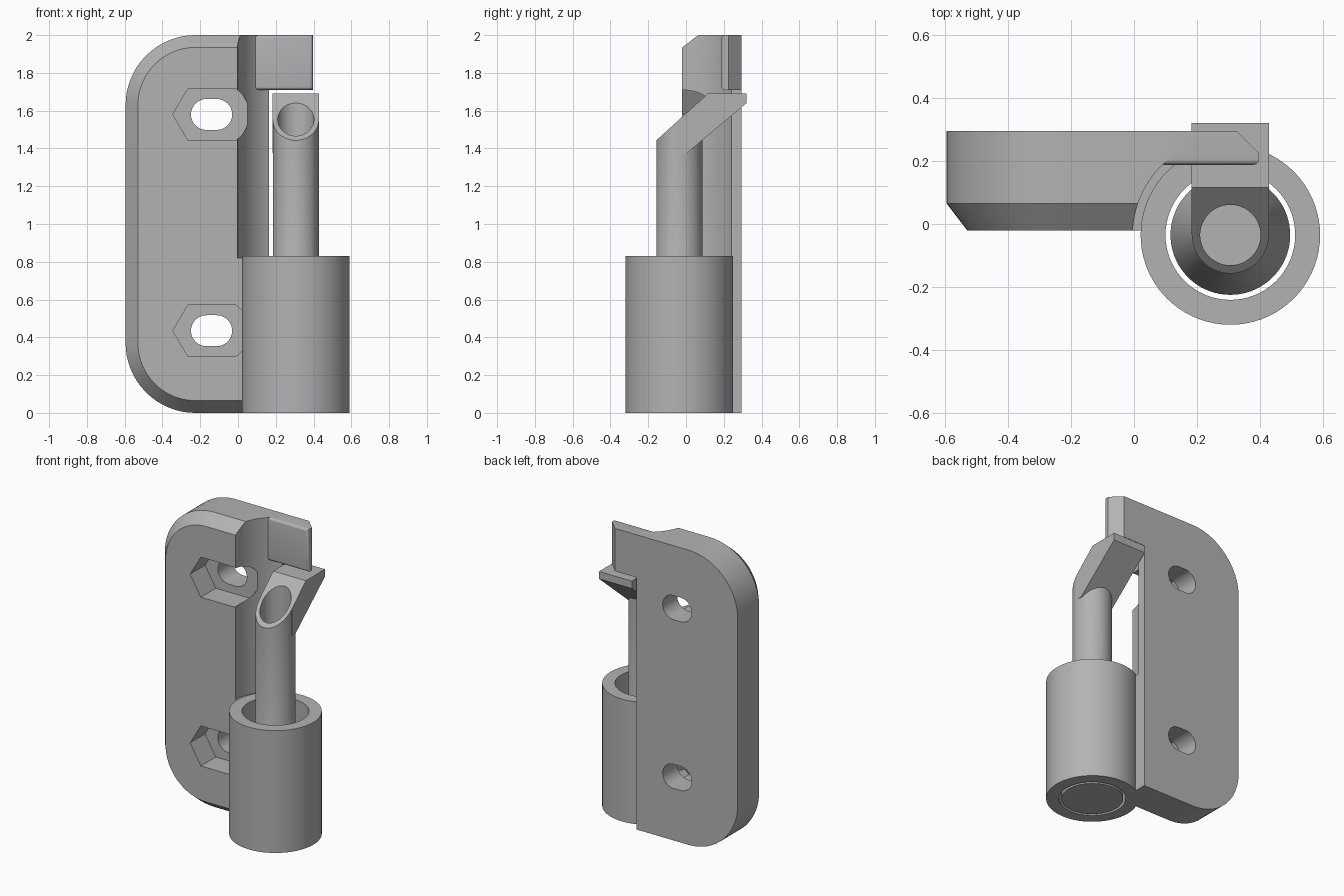
import bpy, bmesh
from math import sin, cos, pi, radians

cube = bpy.data.objects.get("Cube")
if cube:
    bpy.data.objects.remove(cube, do_unlink=True)

grey = bpy.data.materials.new("light grey")
grey.use_nodes = True
grey.diffuse_color = (0.45, 0.45, 0.45, 1)
grey.node_tree.nodes["Principled BSDF"].inputs["Base Color"].default_value = (0.45, 0.45, 0.45, 1)

AXIS_X, AXIS_Y = 0.306, -0.035      # hinge pin axis
BACK, FRONT = 0.295, -0.02          # mounting plate depth
RIM = 0.83                          # top of the barrel


def finish(name, bm):
    bmesh.ops.recalc_face_normals(bm, faces=bm.faces)
    mesh = bpy.data.meshes.new(name)
    bm.to_mesh(mesh)
    bm.free()
    ob = bpy.data.objects.new(name, mesh)
    bpy.context.collection.objects.link(ob)
    mesh.materials.append(grey)
    return ob


def loft(name, rings):
    """Skin matching rings of points and cap both ends."""
    bm = bmesh.new()
    loops = [[bm.verts.new(p) for p in ring] for ring in rings]
    for a, b in zip(loops, loops[1:]):
        for i in range(len(a)):
            j = (i + 1) % len(a)
            bm.faces.new((a[i], a[j], b[j], b[i]))
    bm.faces.new(loops[0])
    bm.faces.new(loops[-1])
    return finish(name, bm)


def turned(name, profile, steps=72):
    """Solid of revolution about the pin axis from (radius, height) pairs."""
    return loft(name, [[(AXIS_X + r * cos(2 * pi * i / steps),
                         AXIS_Y + r * sin(2 * pi * i / steps), z)
                        for i in range(steps)] for r, z in profile])


def arc(cx, cz, r, start, end, steps=16):
    return [(cx + r * cos(radians(start + (end - start) * i / steps)),
             cz + r * sin(radians(start + (end - start) * i / steps)))
            for i in range(steps + 1)]


def prism_y(name, outline, y0, y1):
    return loft(name, [[(x, y, z) for x, z in outline] for y in (y0, y1)])


def prism_x(name, outline, x0, x1):
    return loft(name, [[(x, y, z) for y, z in outline] for x in (x0, x1)])


def combine(ob, tool, operation):
    """Apply a boolean and remove the tool."""
    tool.hide_render = True
    mod = ob.modifiers.new("boolean", 'BOOLEAN')
    mod.object, mod.operation, mod.solver = tool, operation, 'EXACT'
    bpy.context.view_layer.objects.active = ob
    bpy.ops.object.modifier_apply(modifier=mod.name)
    bpy.data.objects.remove(tool, do_unlink=True)


# Mounting plate: rounded left corners, chamfered front rim
def plate_outline(inset):
    r = 0.37 - inset
    return ([(0.165, inset)] + arc(-0.225, 0.37, r, 270, 180)
            + arc(-0.225, 1.63, r, 180, 90) + [(0.165, 2 - inset)])


plate = loft("mounting_plate", [[(x, y, z) for x, z in plate_outline(inset)]
                                for y, inset in ((BACK, 0), (0.065, 0), (FRONT, 0.065))])

# Hollow clearance for the swinging pin above the barrel
combine(plate, turned("pin_clearance", [(0.31, RIM - 0.01), (0.31, 2.2)], 96), 'DIFFERENCE')

# Bolt slots with six-sided pockets, rounded towards the pin
for z in (0.435, 1.58):
    slot = arc(-0.113, z, 0.082, -90, 90) + arc(-0.167, z, 0.082, 90, 270)
    combine(plate, prism_y("slot", slot, -0.2, 0.5), 'DIFFERENCE')
    pocket = arc(-0.105, z, 0.165, -55, 55) + [(-0.265, z + 0.136), (-0.345, z), (-0.265, z - 0.136)]
    combine(plate, prism_y("pocket", pocket, -0.2, 0.14), 'DIFFERENCE')

# Barrel joined to the plate, then bored through
combine(plate, turned("barrel", [(0.285, 0), (0.285, RIM)]), 'UNION')
combine(plate, turned("bore", [(0.206, -0.1), (0.206, RIM + 0.1)]), 'DIFFERENCE')

# Stop tab at the top, with a back chamfer and softened front edges
tab_outline = [(0.08, 0.188), (0.397, 0.188), (0.397, 0.225), (0.327, BACK), (0.08, BACK)]
tab = loft("stop_tab", [[(x, y, z) for x, y in tab_outline] for z in (1.71, 2)])
bm = bmesh.new()
bm.from_mesh(tab.data)
soft = [e for e in bm.edges if all(v.co.y < 0.2 for v in e.verts)]
bmesh.ops.bevel(bm, geom=soft, offset=0.018, segments=4, profile=0.5, affect='EDGES')
bm.to_mesh(tab.data)
bm.free()

# Hinge pin: wide foot, cone, slim shaft
pin = turned("hinge_pin", [(0.19, 0), (0.19, 0.4), (0.122, 0.6), (0.122, 1.68)])

# Slanted lever reaching back from the pin
lever = [(AXIS_Y, 1.375), (AXIS_Y, 1.69), (0.32, 1.69), (0.32, 1.64), (0.005, 1.375)]
combine(pin, prism_x("lever", lever, AXIS_X - 0.123, AXIS_X + 0.123), 'UNION')
slope = [(-0.3, 1.313), (0.2, 1.767), (0.2, 2.2), (-0.3, 2.2)]
combine(pin, prism_x("slope_cut", slope, 0, 0.6), 'DIFFERENCE')
combine(pin, turned("pin_hole", [(0.096, 0.2), (0.096, 2)], 48), 'DIFFERENCE')

# Smooth the round surfaces, keep edges crisp
bpy.ops.object.select_all(action='DESELECT')
for ob in (plate, tab, pin):
    ob.select_set(True)
bpy.context.view_layer.objects.active = plate
bpy.ops.object.shade_smooth_by_angle(angle=radians(25))
